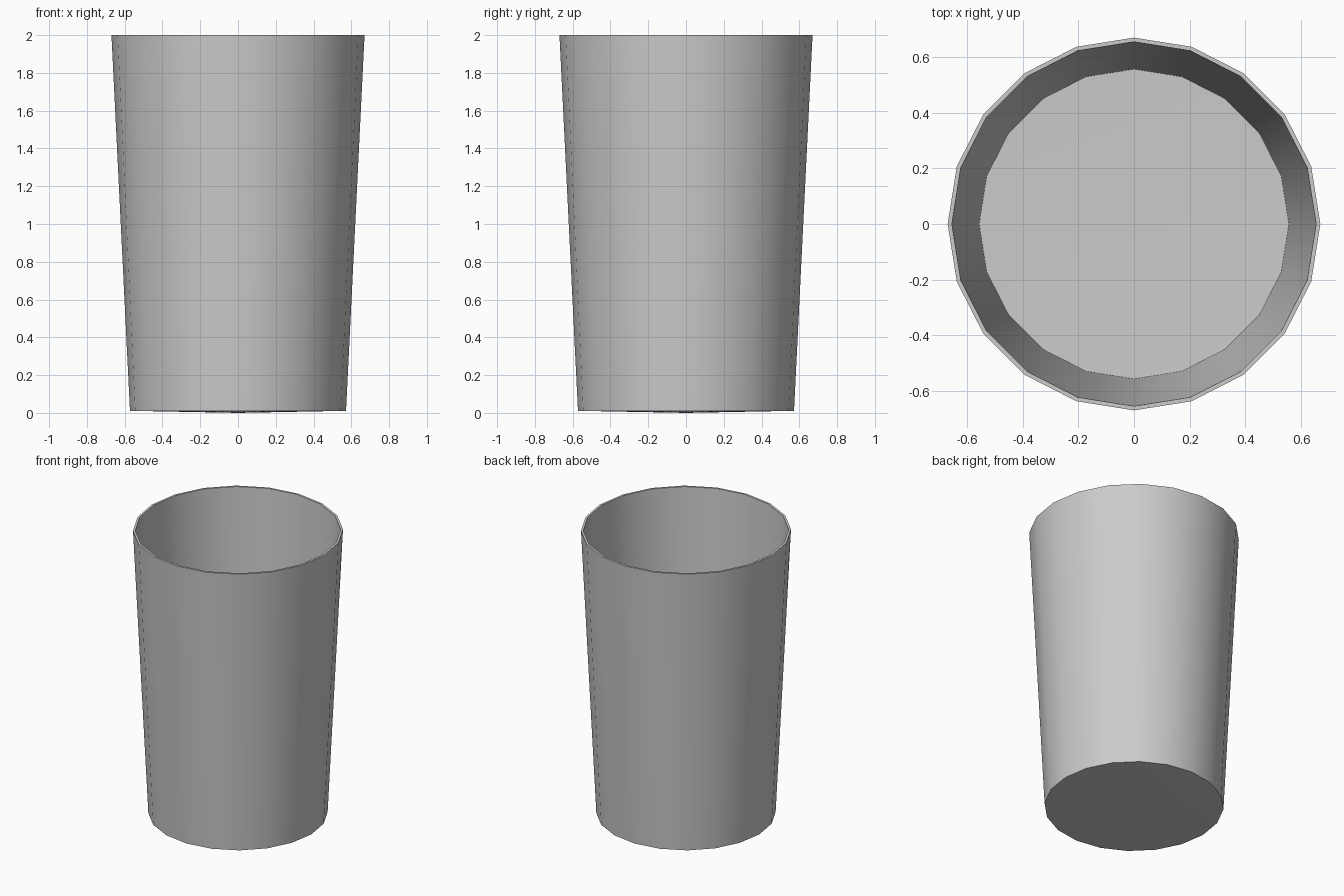
import bpy, bmesh
from math import cos, sin, pi, radians

if "Cube" in bpy.data.objects:
    bpy.data.objects.remove(bpy.data.objects["Cube"])

SIDES = 20

# Wall rings from outer base, over the rim, to inner floor: (radius, z)
PROFILE = [(0.572, 0.011), (0.67, 2.0), (0.655, 2.0), (0.557, 0.026)]

bm = bmesh.new()


def ring(radius, z):
    return [bm.verts.new((radius * cos(2 * pi * i / SIDES),
                          radius * sin(2 * pi * i / SIDES), z))
            for i in range(SIDES)]


def fan(loop, z):
    centre = bm.verts.new((0, 0, z))
    for i in range(SIDES):
        bm.faces.new((loop[i], loop[(i + 1) % SIDES], centre))


# Tapered wall with a thin rim
rings = [ring(r, z) for r, z in PROFILE]
for low, high in zip(rings, rings[1:]):
    for i in range(SIDES):
        j = (i + 1) % SIDES
        bm.faces.new((low[i], low[j], high[j], high[i]))

# Slightly dished base, outside and inside
fan(rings[0], 0.0)
fan(rings[-1], 0.015)
bmesh.ops.recalc_face_normals(bm, faces=bm.faces)

mesh = bpy.data.meshes.new("cup")
bm.to_mesh(mesh)
bm.free()
cup = bpy.data.objects.new("cup", mesh)
bpy.context.collection.objects.link(cup)

# Smooth wall, crisp rim and base
bpy.context.view_layer.objects.active = cup
cup.select_set(True)
bpy.ops.object.shade_smooth_by_angle(angle=radians(30))
